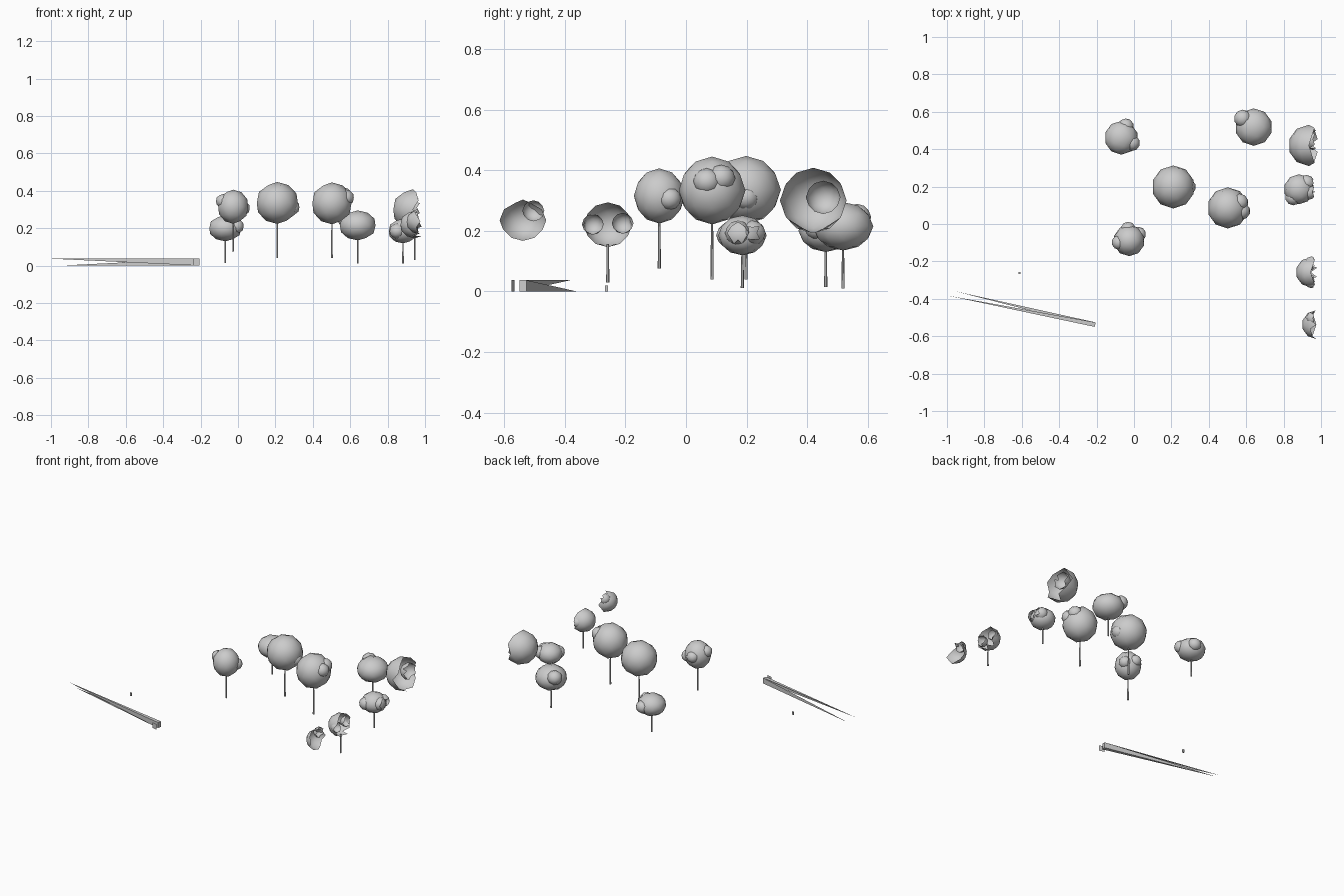
import bpy, bmesh
from math import radians, cos, sin
from mathutils import Matrix

if "Cube" in bpy.data.objects:
    bpy.data.objects.remove(bpy.data.objects["Cube"])

EDGE = 0.958   # tile border where the eastern trees are cut open
WALL_H = 0.037


def make(name, bm, smooth=False):
    me = bpy.data.meshes.new(name)
    bm.to_mesh(me)
    bm.free()
    for p in me.polygons:
        p.use_smooth = smooth
    ob = bpy.data.objects.new(name, me)
    bpy.context.collection.objects.link(ob)


def ball(bm, x, y, z, r, rz):
    m = Matrix.Translation((x, y, z)) @ Matrix.Diagonal((r, r, rz, 1))
    bmesh.ops.create_icosphere(bm, subdivisions=2, radius=1, matrix=m)


def tree(name, x, y, z, r, rz, base=None, tufts=(), reach=0.73, size=0.47):
    """Crown with tufts set at (heading, elevation) on it; trunk from base."""
    bm = bmesh.new()
    ball(bm, x, y, z, r, rz)
    for head, up in tufts:
        a, e = radians(head), radians(up)
        ball(bm, x + r * reach * cos(a) * cos(e), y + r * reach * sin(a) * cos(e),
             z + rz * reach * sin(e), r * size, r * size * 0.96)
    gone = [f for f in bm.faces if f.calc_center_median().x > EDGE]
    bmesh.ops.delete(bm, geom=gone, context='FACES')
    for v in bm.verts:
        v.co.x = min(v.co.x, 1.0)
    make(name + "_crown", bm, True)
    if base is not None:
        top = z - rz * 0.85
        bm = bmesh.new()
        bmesh.ops.create_cone(bm, cap_ends=True, segments=6, radius1=0.0055,
                              radius2=0.0035, depth=top - base,
                              matrix=Matrix.Translation((x, y, (base + top) / 2)))
        make(name + "_trunk", bm)


def sheet(name, pts, polys):
    bm = bmesh.new()
    vs = [bm.verts.new(p) for p in pts]
    for p in polys:
        bm.faces.new([vs[i] for i in p])
    make(name, bm)


# Whole trees
tree("west_back_tree", -0.068, 0.461, 0.20, 0.09, 0.07, 0.015, [(68, 0), (-26, 12)])
tree("west_front_tree", -0.026, -0.088, 0.315, 0.084, 0.091, 0.075,
     [(95, 7), (33, -8), (191, 27)])
tree("middle_tree", 0.21, 0.198, 0.335, 0.115, 0.112, 0.04, [(0, -18)], 0.69, 0.39)
tree("centre_tree", 0.502, 0.086, 0.333, 0.11, 0.112, 0.04, [(26, 30), (-13, 21)], size=0.42)
tree("back_tree", 0.64, 0.518, 0.215, 0.1, 0.08, 0.01, [(142, 26)], 0.83)

# Trees cut open by the border
tree("east_back_tree", 0.935, 0.42, 0.30, 0.11, 0.108, None, [(56, 15)], 0.37, 0.52)
tree("east_mid_tree", 0.882, 0.186, 0.185, 0.08, 0.066, 0.012,
     [(-16, 10), (235, 0), (40, 10)], 0.66, 0.54)
tree("east_front_tree", 0.945, -0.258, 0.22, 0.08, 0.074, 0.03,
     [(-85, 2), (84, 6)], 0.62, 0.45)
tree("corner_tree", 0.975, -0.538, 0.235, 0.077, 0.068, None, [(118, 42)], 0.68)

# Long wall: full end, sides tapering to the cut tips
sheet("long_wall",
      [(-0.21, -0.55, 0), (-0.205, -0.526, 0), (-0.205, -0.526, WALL_H),
       (-0.21, -0.55, WALL_H), (-1, -0.382, WALL_H), (-0.955, -0.36, 0)],
      [(0, 1, 2, 3), (3, 2, 4), (0, 3, 4), (1, 5, 2), (0, 5, 1)])

# Small upright panel beside the wall end
sheet("end_panel",
      [(-0.24, -0.565, 0), (-0.205, -0.575, 0), (-0.205, -0.575, WALL_H),
       (-0.24, -0.565, WALL_H)], [(0, 1, 2, 3)])

# Lone marker post
bm = bmesh.new()
bmesh.ops.create_cube(bm, size=1, matrix=Matrix.Translation((-0.612, -0.262, 0.01))
                      @ Matrix.Diagonal((0.012, 0.009, 0.02, 1)))
make("marker_post", bm)
